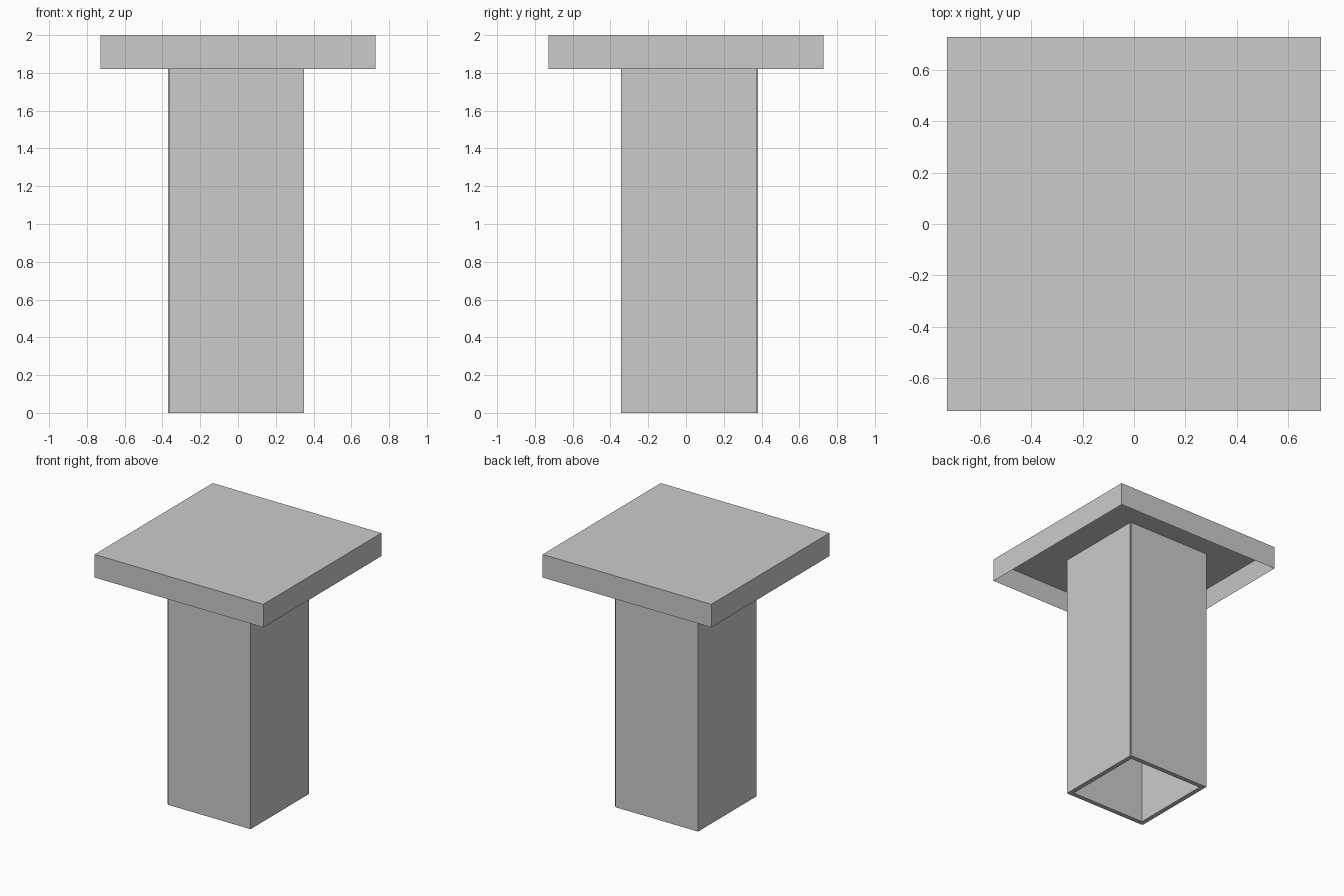
import bpy, bmesh
from mathutils import Matrix, Vector

cube = bpy.data.objects.get("Cube")
if cube:
    bpy.data.objects.remove(cube, do_unlink=True)

WALL = 0.036       # sheet thickness
NOTCH = 0.008      # small step at two opposite post corners
HEIGHT = 2.0
CEILING = HEIGHT - WALL

# One plain grey
grey = bpy.data.materials.new("plain grey")
grey.use_nodes = True
colour = (0.6, 0.6, 0.6, 1)
grey.diffuse_color = colour
grey.node_tree.nodes["Principled BSDF"].inputs["Base Color"].default_value = colour


def add_object(name, bm):
    bmesh.ops.recalc_face_normals(bm, faces=bm.faces)
    mesh = bpy.data.meshes.new(name)
    bm.to_mesh(mesh)
    bm.free()
    mesh.materials.append(grey)
    obj = bpy.data.objects.new(name, mesh)
    bpy.context.collection.objects.link(obj)
    return obj


def add_loop(bm, points):
    verts = [bm.verts.new((x, y, 0)) for x, y in points]
    return [bm.edges.new((a, b)) for a, b in zip(verts, verts[1:] + verts[:1])]


# Cap: box with a recess pushed up into its underside
bm = bmesh.new()
width, depth = 1.455, 0.18
bmesh.ops.create_cube(bm, size=1, matrix=Matrix.Translation((0, 0, HEIGHT - depth / 2))
                      @ Matrix.Diagonal((width, width, depth, 1)))
underside = min(bm.faces, key=lambda f: f.calc_center_median().z)
rim = bmesh.ops.inset_individual(bm, faces=[underside], thickness=WALL)
for v in underside.verts:
    v.co.z = CEILING
add_object("cap", bm)

# Post: open square tube reaching the cap's ceiling, stepped at two corners
x0, x1, y0, y1 = -0.37, 0.35, -0.345, 0.38
outer = [(x0 + NOTCH, y0), (x1, y0), (x1, y1 - NOTCH), (x1 - NOTCH, y1 - NOTCH),
         (x1 - NOTCH, y1), (x0, y1), (x0, y0 + NOTCH), (x0 + NOTCH, y0 + NOTCH)]
inner = [(x0 + WALL, y0 + WALL), (x1 - WALL, y0 + WALL),
         (x1 - WALL, y1 - WALL), (x0 + WALL, y1 - WALL)]
bm = bmesh.new()
edges = add_loop(bm, outer) + add_loop(bm, inner)
bmesh.ops.triangle_fill(bm, edges=edges, use_beauty=True)
top = bmesh.ops.extrude_face_region(bm, geom=bm.faces[:], use_keep_orig=True)
bmesh.ops.translate(bm, vec=Vector((0, 0, CEILING)),
                    verts=[g for g in top["geom"] if isinstance(g, bmesh.types.BMVert)])
add_object("post", bm)
